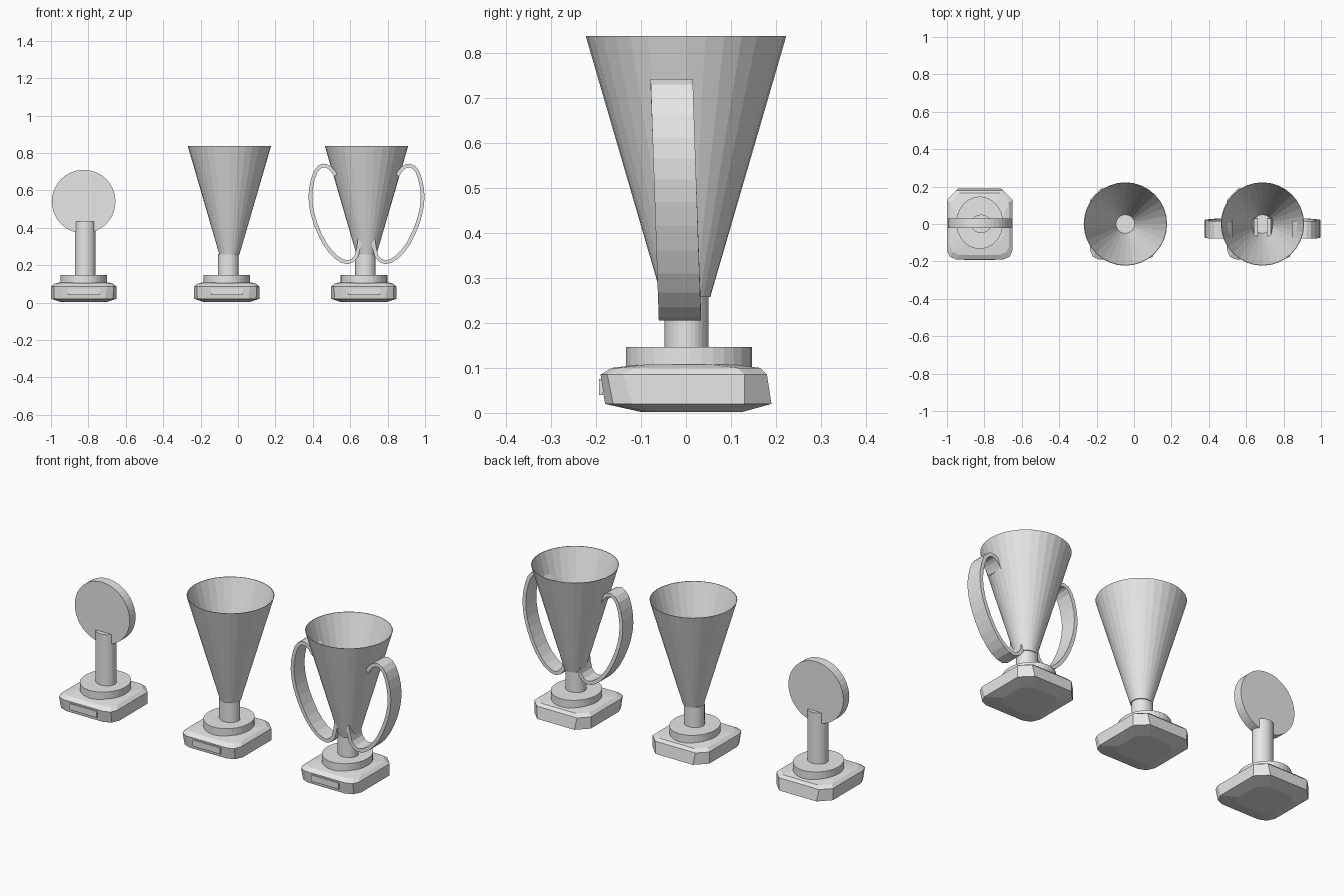
import bpy, bmesh
from math import sin, cos, pi
from mathutils import Vector

if "Cube" in bpy.data.objects:
    bpy.data.objects.remove(bpy.data.objects["Cube"], do_unlink=True)

GREY = (0.8, 0.8, 0.8, 1)
metal = bpy.data.materials.new("plain_grey")
metal.use_nodes = True
metal.diffuse_color = GREY
metal.node_tree.nodes["Principled BSDF"].inputs["Base Color"].default_value = GREY


def loft(name, rings, location, caps=(True, True), closed=False):
    """Skin a list of equal-length point rings, with optional end caps."""
    bm = bmesh.new()
    loops = [[bm.verts.new(p) for p in ring] for ring in rings]
    pairs = list(zip(loops, loops[1:]))
    if closed:
        pairs.append((loops[-1], loops[0]))
    for a, b in pairs:
        n = len(a)
        for i in range(n):
            bm.faces.new((a[i], a[(i + 1) % n], b[(i + 1) % n], b[i]))
    if caps[0]:
        bm.faces.new(loops[0][::-1])
    if caps[1]:
        bm.faces.new(loops[-1])
    bmesh.ops.recalc_face_normals(bm, faces=bm.faces)
    mesh = bpy.data.meshes.new(name)
    bm.to_mesh(mesh)
    bm.free()
    mesh.materials.append(metal)
    obj = bpy.data.objects.new(name, mesh)
    obj.location = location
    bpy.context.collection.objects.link(obj)
    return obj


def oval(rx, ry, z, n=32):
    return [(rx * cos(2 * pi * i / n), ry * sin(2 * pi * i / n), z) for i in range(n)]


def plinth_ring(w, front, back, cut, z):
    """Rectangle with cut back corners and rounder front corners."""
    k = cut * 0.3
    right = [(w - cut, front, z), (w - k, front + k, z), (w, front + cut, z),
             (w, back - cut, z), (w - cut, back, z)]
    return right + [(-x, y, h) for x, y, h in reversed(right)]


def stand(prefix, x, stem_top):
    # Chamfered plinth with a slightly pointed underside
    loft(prefix + "_plinth", [plinth_ring(*r) for r in (
        (0.12, -0.10, 0.125, 0.05, 0.002),
        (0.175, -0.18, 0.19, 0.06, 0.02),
        (0.175, -0.19, 0.18, 0.05, 0.085),
        (0.158, -0.165, 0.165, 0.05, 0.1),
        (0.13, -0.10, 0.10, 0.05, 0.108))], (x, 0, 0))
    # Blank plate on the front
    plate = [(-0.085, 0.04), (0.085, 0.04), (0.085, 0.075), (-0.085, 0.075)]
    loft(prefix + "_plate", [[(px, y, pz) for px, pz in plate]
                             for y in (-0.193, -0.184)], (x, 0, 0))
    # Collar and stem
    loft(prefix + "_collar", [oval(0.125, 0.14, z) for z in (0.1, 0.147)], (x, 0.007, 0))
    loft(prefix + "_stem", [oval(0.055, 0.049, z) for z in (0.14, stem_top)],
         (x + 0.008, 0.001, 0))


def cup(prefix, x):
    # Thin open cone: outside wall, rim, inside wall and floor
    loft(prefix + "_cup", [oval(r, r, z) for r, z in (
        (0.054, 0.258), (0.223, 0.838), (0.220, 0.838), (0.050, 0.263))], (x, 0, 0))


def smooth_path(points, steps=2):
    """Catmull-Rom path through the points."""
    p = [Vector(q) for q in points]
    p = [2 * p[0] - p[1]] + p + [2 * p[-1] - p[-2]]
    path = []
    for a, b, c, d in zip(p, p[1:], p[2:], p[3:]):
        for s in range(steps):
            t = s / steps
            path.append(0.5 * (2 * b + (c - a) * t + (2 * a - 5 * b + 4 * c - d) * t ** 2
                               + (3 * b - a - 3 * c + d) * t ** 3))
    return path + [p[-2]]


def handle(name, side, x):
    # Broad ribbon following an ear-shaped path
    path = smooth_path([
        (0.165, 0.68), (0.193, 0.718), (0.233, 0.733), (0.272, 0.70), (0.297, 0.61),
        (0.297, 0.52), (0.272, 0.42), (0.223, 0.315), (0.163, 0.243), (0.1, 0.215),
        (0.053, 0.25), (0.035, 0.345)])
    rings = []
    for i, p in enumerate(path):
        along = (path[min(i + 1, len(path) - 1)] - path[max(i - 1, 0)]).normalized()
        out = Vector((-along.y, along.x)) * 0.01
        mid = -0.013 - 0.035 * (p.y - 0.2)
        rings.append([(side * (p.x + s * out.x), mid + e * 0.047, p.y + s * out.y)
                      for s, e in ((1, -1), (1, 1), (-1, 1), (-1, -1))])
    loft(name, rings, (x, 0, 0))


# Medal trophy: upright disc slotted into a tall stem
stand("medal", -0.825, 0.433)
loft("medal_disc", [[(px, y, pz) for px, pz, _ in oval(0.17, 0.17, 0, 40)]
                    for y in (-0.022, 0.03)], (-0.825, 0, 0.54))

# Plain cup trophy
stand("plain", -0.06, 0.26)
cup("plain", -0.046)

# Two-handled cup trophy
stand("handled", 0.673, 0.26)
cup("handled", 0.687)
for side, label in ((1, "left"), (-1, "right")):
    handle(label + "_handle", side, 0.687)
